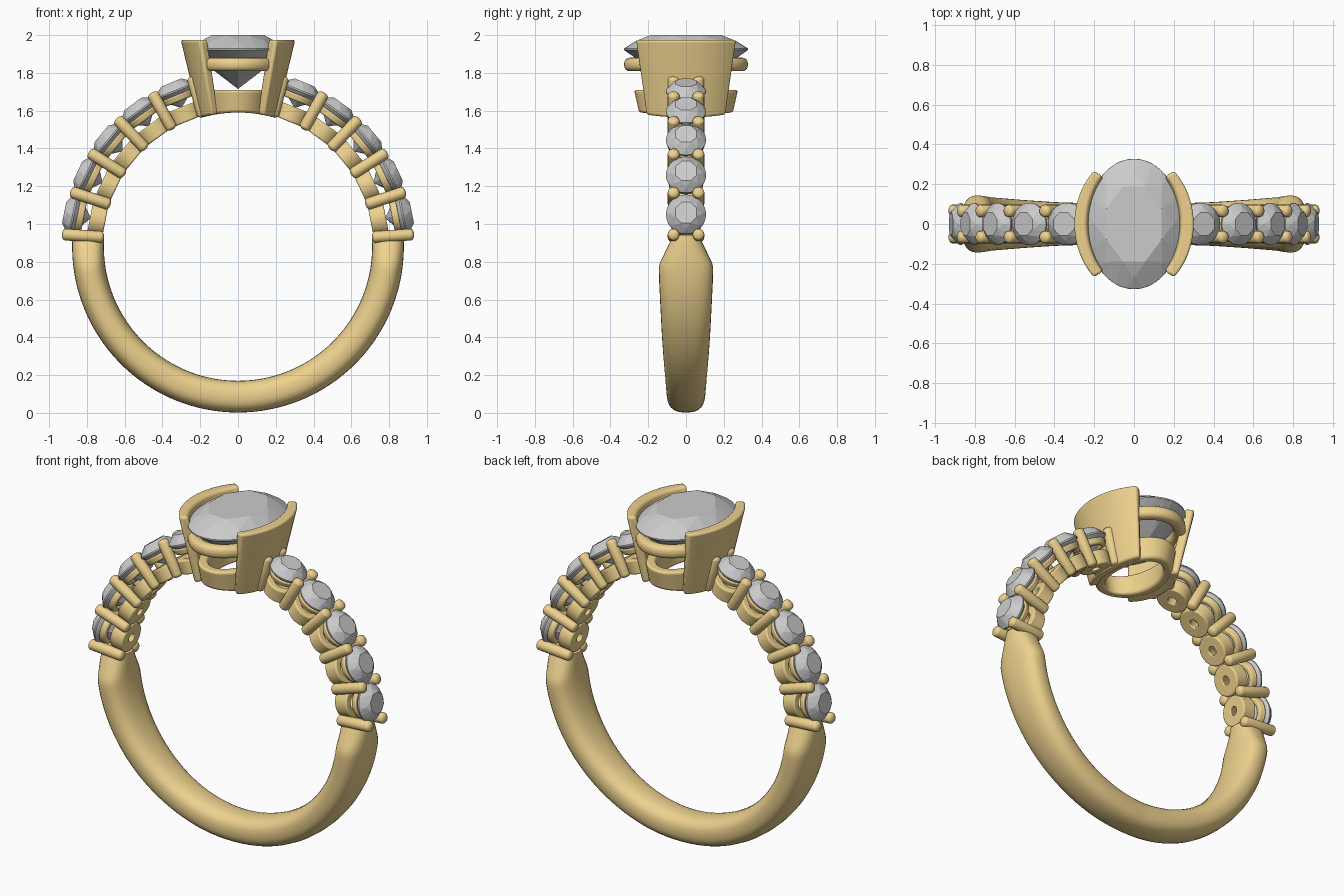
import bpy, bmesh
from math import sin, cos, pi, radians, sqrt, copysign
from mathutils import Matrix, Vector

if "Cube" in bpy.data.objects:
    bpy.data.objects.remove(bpy.data.objects["Cube"])

CZ, RI = 0.88, 0.71          # finger hole centre height and radius
gold = bpy.data.materials.new("gold")
gold.diffuse_color = (0.85, 0.64, 0.27, 1)
gold.use_nodes = True
gold.node_tree.nodes["Principled BSDF"].inputs["Base Color"].default_value = gold.diffuse_color


def finish(name, bm, metal=True, matrix=None, bevel=0, angle=40):
    bmesh.ops.recalc_face_normals(bm, faces=bm.faces)
    me = bpy.data.meshes.new(name)
    bm.to_mesh(me)
    bm.free()
    ob = bpy.data.objects.new(name, me)
    bpy.context.collection.objects.link(ob)
    if matrix:
        ob.matrix_world = matrix
    if metal:
        me.materials.append(gold)
        bpy.ops.object.select_all(action='DESELECT')
        bpy.context.view_layer.objects.active = ob
        ob.select_set(True)
        if bevel:
            m = ob.modifiers.new("rounded edges", 'BEVEL')
            m.width, m.segments, m.limit_method = bevel, 3, 'ANGLE'
            m.angle_limit = radians(50)
        bpy.ops.object.shade_smooth_by_angle(angle=radians(angle))
    return ob


def loft(name, sections, closed, **kw):
    """Skin a list of closed cross-sections; cap the ends if not closed."""
    bm = bmesh.new()
    rows = [[bm.verts.new(p) for p in s] for s in sections]
    n, k = len(rows), len(rows[0])
    for i in range(n if closed else n - 1):
        a, b = rows[i], rows[(i + 1) % n]
        for j in range(k):
            bm.faces.new((a[j], a[(j + 1) % k], b[(j + 1) % k], b[j]))
    if not closed:
        bm.faces.new(rows[0])
        bm.faces.new(rows[-1])
    return finish(name, bm, **kw)


def oval_ring(name, profile, steps=48, **kw):
    """Profile points are (x radius, y radius, z)."""
    secs = [[(a * cos(t), b * sin(t), z) for a, b, z in profile]
            for t in (2 * pi * i / steps for i in range(steps))]
    return loft(name, secs, True, **kw)


def gem(name, rx, ry, crown, pavilion, table=0.58, matrix=None):
    """Brilliant cut with its girdle at z = 0, built as a convex hull."""
    bm = bmesh.new()

    def circle(n, f, z, off=0.0):
        for i in range(n):
            t = 2 * pi * (i + off) / n
            bm.verts.new((rx * f * cos(t), ry * f * sin(t), z))
    circle(8, table, crown, 0.5)
    circle(8, 0.82, crown * 0.56)
    circle(32, 1.0, 0.004)
    circle(32, 1.0, -0.004)
    circle(8, 0.5, -pavilion * 0.56)
    bm.verts.new((0, 0, -pavilion))
    bmesh.ops.convex_hull(bm, input=bm.verts)
    return finish(name, bm, metal=False, matrix=matrix)


def on_circle(deg, r, y=0.0):
    """Matrix at a point of the band whose local z points outwards."""
    a = radians(deg)
    return (Matrix.Translation((r * cos(a), y, CZ + r * sin(a)))
            @ Matrix.Rotation(pi / 2 - a, 4, 'Y'))


def finger_z(x):
    return CZ + sqrt(RI * RI - x * x)


# Lower shank: rounded section, widest just below the stones
WIDTH = [(-90, .097), (-60, .110), (-37, .127), (-12, .143), (-7, .144), (4, .070)]


def half_width(d):
    for (d0, w0), (d1, w1) in zip(WIDTH, WIDTH[1:]):
        if d <= d1:
            return w0 + (w1 - w0) * (d - d0) / (d1 - d0)
    return WIDTH[-1][1]


def power(v):
    return copysign(abs(v) ** 0.8, v)


secs = []
for i in range(95):
    d = -184 + 188 * i / 94
    a, w = radians(d), half_width(d if d >= -90 else -180 - d)
    sec = []
    for j in range(28):
        t = 2 * pi * j / 28
        r = 0.794 + 0.084 * power(cos(t))
        sec.append((r * cos(a), w * power(sin(t)), CZ + r * sin(a)))
    secs.append(sec)
loft("lower_shank", secs, False)

# Shoulders: five stones a side, each with a base cup and a seat ring
STEP = 14.2
for side in ("right", "left"):
    def turn(d):
        return d if side == "right" else 180 - d
    for k in range(5):
        d = turn(4 + STEP * (k + 0.5))
        tag = f"{side}_{k + 1}"
        gem("side_stone_" + tag, .106, .106, .05, .095, matrix=on_circle(d, .888))
        oval_ring("base_cup_" + tag,
                  [(r, r, z) for r, z in ((.022, 0), (.088, 0), (.091, .083), (.05, .083))],
                  32, matrix=on_circle(d, .715), bevel=.008)
        oval_ring("seat_ring_" + tag,
                  [(r, r, z) for r, z in ((.06, 0), (.088, 0), (.098, .036), (.08, .036))],
                  32, matrix=on_circle(d, .83), bevel=.008)
    # Prongs with domed ends, in front and back pairs between the stones
    for k in range(6):
        for y, face in ((-.066, "front"), (.066, "back")):
            R, L, N = .031, .225, 16
            prof = [(R * sin(t), .018 * (1 - cos(t))) for t in (.05, .4, .8, 1.2, pi / 2)]
            prof += [(r, L - z) for r, z in reversed(prof)]
            rows = [[(r * cos(2 * pi * j / N), r * sin(2 * pi * j / N), z) for j in range(N)]
                    for r, z in prof]
            loft(f"{face}_prong_{side}_{k + 1}", rows, False,
                 matrix=on_circle(turn(4 + STEP * k), .71, y), angle=50)

# Centre head: flared half-bezel walls, their feet following the finger hole
for s, side in ((1, "right"), (-1, "left")):
    secs = []
    for i in range(25):
        t = radians(-48 + 96 * i / 24)
        c, n = cos(t), sin(t)
        secs.append([(s * .303 * c, .362 * n, 1.975), (s * .238 * c, .325 * n, 1.975),
                     (s * .150 * c, .235 * n, finger_z(.150 * c)),
                     (s * .203 * c, .288 * n, finger_z(.203 * c))])
    loft(side + "_bezel_wall", secs, False, bevel=.016)

# Oval gallery rail below the stone
oval_ring("gallery_rail",
          [(.205 + .036 * power(cos(t)), .292 + .036 * power(cos(t)), 1.845 + .036 * power(sin(t)))
           for t in (2 * pi * j / 16 for j in range(16))], 64)

# Oval base ring, underside curved to the finger hole
secs = []
for i in range(64):
    t = 2 * pi * i / 64
    c, n = cos(t), sin(t)
    secs.append([(.185 * c, .275 * n, 1.71), (.13 * c, .215 * n, 1.71),
                 (.12 * c, .195 * n, finger_z(.12 * c)),
                 (.17 * c, .248 * n, finger_z(.17 * c))])
loft("base_ring", secs, True, bevel=.014)

# Centre stone
gem("centre_stone", .242, .328, .075, .21, table=.62,
    matrix=Matrix.Translation((0, 0, 1.925)))
